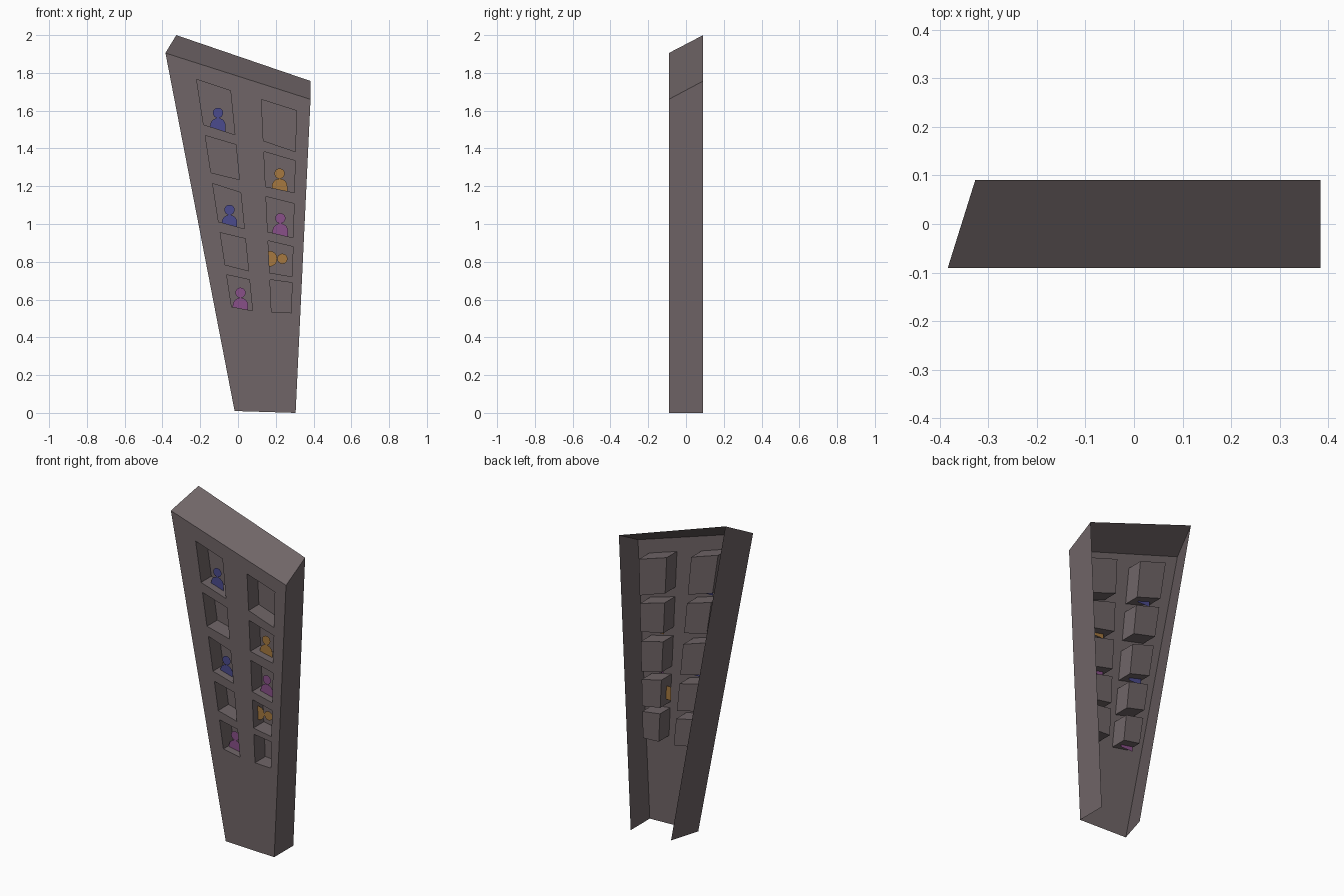
import bpy, bmesh, math

if "Cube" in bpy.data.objects:
    bpy.data.objects.remove(bpy.data.objects["Cube"])

FRONT, BACK, NICHE_BACK, FIGURE_Y = -0.091, 0.091, 0.007, -0.045


def material(name, rgb):
    m = bpy.data.materials.new(name)
    m.diffuse_color = (*rgb, 1)
    m.use_nodes = True
    m.node_tree.nodes["Principled BSDF"].inputs["Base Color"].default_value = m.diffuse_color
    return m


def finish(bm, name, mat):
    me = bpy.data.meshes.new(name)
    bm.to_mesh(me)
    bm.free()
    me.materials.append(mat)
    ob = bpy.data.objects.new(name, me)
    bpy.context.collection.objects.link(ob)
    return ob


def face_3d(bm, pts):
    return bm.faces.new([bm.verts.new(p) for p in pts])


stone = material("stone_grey", (0.16, 0.13, 0.135))
blue = material("blue", (0.07, 0.07, 0.27))
purple = material("purple", (0.25, 0.08, 0.25))
orange = material("orange", (0.38, 0.19, 0.05))

# Window quads: two columns with straight slanted sides
# each row: top-left z, top-right z, bottom-right z, bottom-left z
columns = [
    (((-0.219, 1.765), (-0.034, 0.562)), ((-0.040, 1.706), (0.077, 0.541)),
     [(1.765, 1.706, 1.473, 1.526), (1.468, 1.420, 1.235, 1.272),
      (1.214, 1.166, 0.975, 1.012), (0.954, 0.922, 0.752, 0.784),
      (0.731, 0.705, 0.541, 0.562)]),
    (((0.124, 1.659), (0.177, 0.535)), ((0.309, 1.600), (0.282, 0.530)),
     [(1.659, 1.600, 1.383, 1.441), (1.383, 1.335, 1.166, 1.198),
      (1.145, 1.108, 0.927, 0.959), (0.911, 0.880, 0.721, 0.742),
      (0.705, 0.689, 0.530, 0.535)]),
]


def on_line(line, z):
    (x0, z0), (x1, z1) = line
    return (x0 + (x1 - x0) * (z - z0) / (z1 - z0), z)


windows = []
for left, right, rows in columns:
    for tl, tr, br, bl in rows:
        windows.append([on_line(left, tl), on_line(right, tr),
                        on_line(right, br), on_line(left, bl)])

# Front panel with window openings
front = [(-0.384, 1.905), (0.384, 1.66), (0.305, 0.0), (-0.018, 0.01)]
bm = bmesh.new()
for loop in [front] + windows:
    vs = [bm.verts.new((x, FRONT, z)) for x, z in loop]
    for i in range(4):
        bm.edges.new((vs[i], vs[(i + 1) % 4]))
bmesh.ops.triangle_fill(bm, edges=bm.edges[:], use_beauty=True,
                        use_dissolve=False, normal=(0, -1, 0))
for f in bm.faces:
    f.normal_update()
    if f.normal.y > 0:
        f.normal_flip()
finish(bm, "front_panel", stone)

# Top and side walls; the back and the bottom stay open
rear = [(-0.327, 2.0), (0.384, 1.757), (0.305, 0.0), (0.036, 0.01)]
for name, i, j in (("top_wall", 0, 1), ("right_wall", 1, 2), ("left_wall", 3, 0)):
    bm = bmesh.new()
    face_3d(bm, [(front[i][0], FRONT, front[i][1]), (front[j][0], FRONT, front[j][1]),
                 (rear[j][0], BACK, rear[j][1]), (rear[i][0], BACK, rear[i][1])])
    finish(bm, name, stone)

# Niches behind each window, open to the front
for w in windows:
    bm = bmesh.new()
    a = [bm.verts.new((x, FRONT, z)) for x, z in w]
    b = [bm.verts.new((x, NICHE_BACK, z)) for x, z in w]
    bm.faces.new(b[::-1])
    for i in range(4):
        j = (i + 1) % 4
        bm.faces.new((a[i], b[i], b[j], a[j]))
    finish(bm, "window_niche", stone)


# Flat figures: round head and domed body
def figure(x, z, mat, lying=False):
    bm = bmesh.new()
    head = [(0.027 * math.cos(t * math.tau / 24), 0.027 * math.sin(t * math.tau / 24))
            for t in range(24)]
    body = [(0.041 * math.cos(t * math.pi / 14), -0.068 + 0.041 * math.sin(t * math.pi / 14))
            for t in range(15)] + [(-0.041, -0.105), (0.041, -0.105)]
    for shape in (head, body):
        face_3d(bm, [(x + v, FIGURE_Y, z - u) if lying else (x + u, FIGURE_Y, z + v)
                     for u, v in shape])
    finish(bm, "window_figure", mat)


figure(-0.106, 1.588, blue)
figure(-0.045, 1.075, blue)
figure(0.013, 0.636, purple)
figure(0.220, 1.267, orange)
figure(0.224, 1.030, purple)
figure(0.235, 0.816, orange, lying=True)
